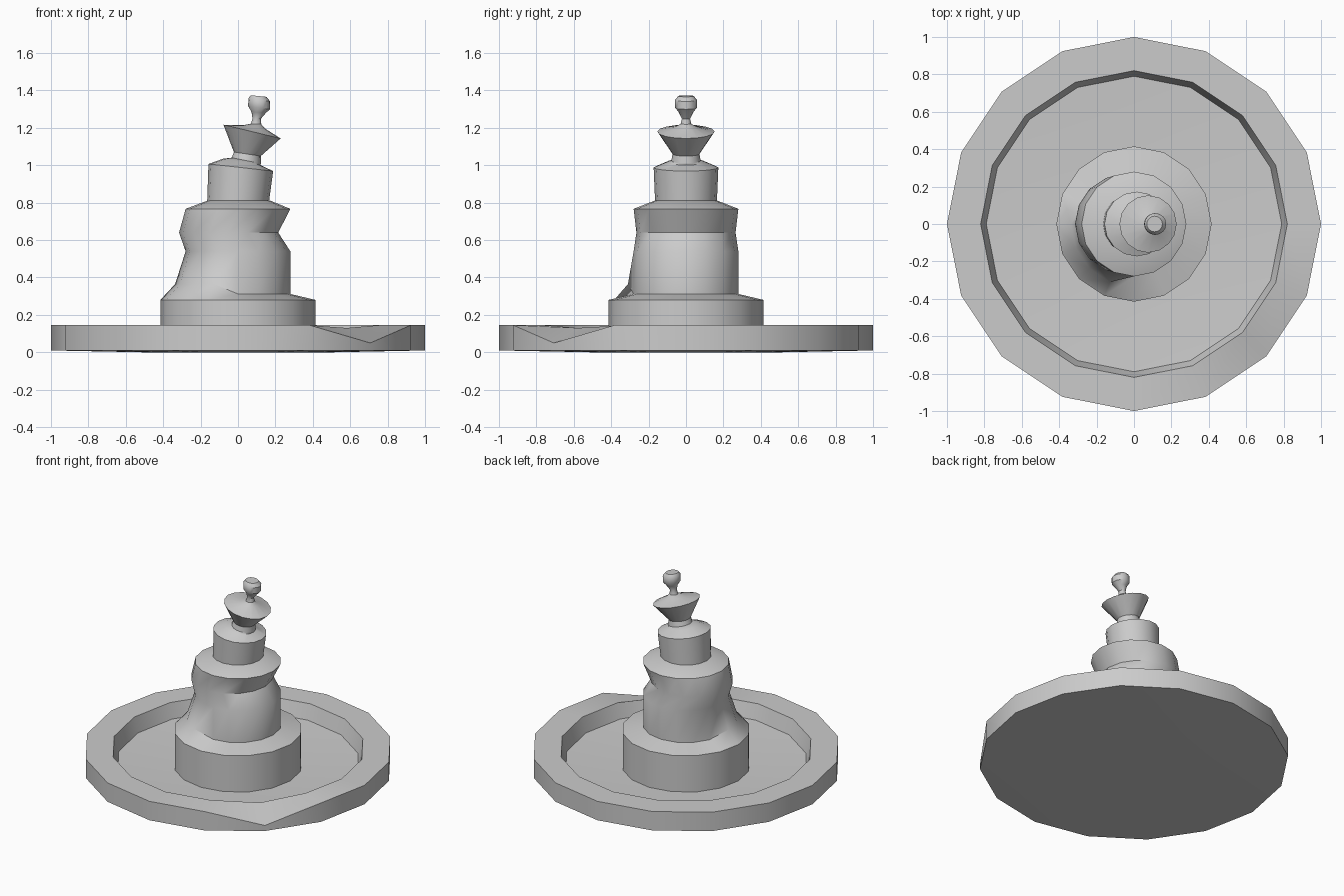
import bpy, bmesh, math

if "Cube" in bpy.data.objects:
    bpy.data.objects.remove(bpy.data.objects["Cube"])

N = 16

def lathe(name, rings, dents={}, angle=40):
    """Skin rings (centre_x, radius, z, tilt); dents: (ring, segment) -> (scale, z)."""
    bm = bmesh.new()
    loops = []
    for i, (cx, r, z, tilt) in enumerate(rings):
        loop = []
        for k in range(N):
            a = 2 * math.pi * k / N
            s, zz = dents.get((i, k), (1, None))
            x, y = r * s * math.cos(a), r * s * math.sin(a)
            loop.append(bm.verts.new((cx + x, y, z - tilt * x if zz is None else zz)))
        loops.append(loop)
    for lo, hi in zip(loops, loops[1:]):
        for k in range(N):
            j = (k + 1) % N
            bm.faces.new((lo[k], lo[j], hi[j], hi[k]))
    bm.faces.new(loops[0][::-1])
    bm.faces.new(loops[-1])
    bmesh.ops.recalc_face_normals(bm, faces=bm.faces)
    me = bpy.data.meshes.new(name)
    bm.to_mesh(me)
    bm.free()
    ob = bpy.data.objects.new(name, me)
    bpy.context.collection.objects.link(ob)
    bpy.ops.object.select_all(action='DESELECT')
    bpy.context.view_layer.objects.active = ob
    ob.select_set(True)
    bpy.ops.object.shade_smooth_by_angle(angle=math.radians(angle))
    return ob

# Round basin with a broken spot in the rim at front right
lathe("basin", [
    (0, 0.5, 0.0, 0), (0, 1.0, 0.01, 0), (0, 1.0, 0.145, 0),
    (0, 0.82, 0.145, 0), (0, 0.79, 0.04, 0), (0, 0.40, 0.02, 0),
], {(2, 14): (1, 0.05), (3, 14): (1, 0.13)})

# Plinth and lower column, swollen at the front left and pinched at the right
lathe("lower_column", [
    (0, 0.415, 0.015, 0), (0, 0.415, 0.28, 0), (0, 0.28, 0.312, 0),
    (0, 0.28, 0.54, 0), (-0.05, 0.265, 0.64, 0), (0, 0.28, 0.767, 0),
    (0.005, 0.165, 0.812, 0),
], {(2, k): (1.2, 0.365) for k in (8, 9, 10, 11)})

# Leaning upper column
lathe("upper_column", [
    (0.0, 0.165, 0.80, 0), (0.015, 0.173, 0.988, 0.11),
    (0.02, 0.10, 1.018, 0.17), (0.045, 0.078, 1.025, 0.2),
])

# Tilted bowl
lathe("bowl", [
    (0.045, 0.078, 1.025, 0.2), (0.05, 0.072, 1.06, 0.15),
    (0.075, 0.153, 1.18, 0.24), (0.085, 0.06, 1.205, 0.15),
    (0.095, 0.027, 1.222, 0),
])

# Finial on a thin stem
lathe("finial", [
    (0.095, 0.03, 1.215, 0), (0.10, 0.022, 1.248, 0),
    (0.11, 0.038, 1.282, 0.1), (0.112, 0.058, 1.308, 0.15),
    (0.114, 0.058, 1.35, 0.15), (0.11, 0.042, 1.37, 0.1),
])
